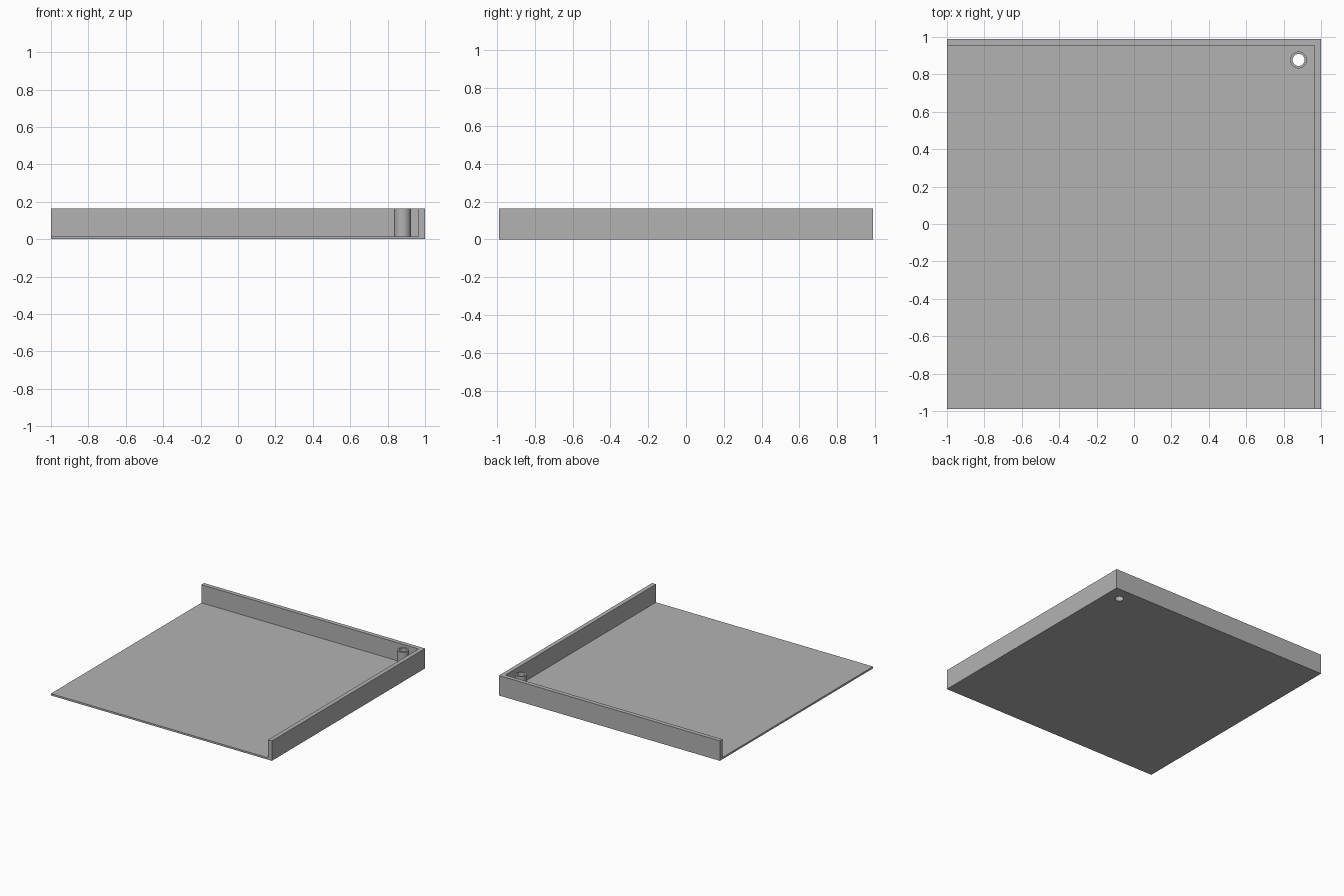
import bpy, bmesh, math
from mathutils import Matrix, Vector

if "Cube" in bpy.data.objects:
    bpy.data.objects.remove(bpy.data.objects["Cube"], do_unlink=True)

HALF_X, HALF_Y = 1.0, 0.99
HEIGHT, FLOOR, WALL = 0.163, 0.015, 0.035
POST = Vector((0.88, 0.877, 0))
POST_R, HOLE_R, SIDES = 0.045, 0.032, 48

grey = bpy.data.materials.new("plain grey")
grey.use_nodes = True
colour = (0.45, 0.45, 0.45, 1)
grey.diffuse_color = colour
grey.node_tree.nodes["Principled BSDF"].inputs["Base Color"].default_value = colour


def finish(bm, name):
    bmesh.ops.recalc_face_normals(bm, faces=bm.faces)
    mesh = bpy.data.meshes.new(name)
    bm.to_mesh(mesh)
    bm.free()
    mesh.materials.append(grey)
    obj = bpy.data.objects.new(name, mesh)
    bpy.context.collection.objects.link(obj)
    return obj


# Tray: a thin slab whose back and left margins are raised into walls
bm = bmesh.new()
bmesh.ops.create_cube(bm, size=1, matrix=Matrix.Translation((0, 0, FLOOR / 2))
                      @ Matrix.Diagonal((2 * HALF_X, 2 * HALF_Y, FLOOR, 1)))
inner_x, inner_y = HALF_X - WALL, HALF_Y - WALL
for co, no in (((inner_x, 0, 0), (1, 0, 0)), ((0, inner_y, 0), (0, 1, 0))):
    bmesh.ops.bisect_plane(bm, geom=bm.verts[:] + bm.edges[:] + bm.faces[:],
                           plane_co=co, plane_no=no)
bm.normal_update()
margin = []
for face in bm.faces:
    c = face.calc_center_median()
    if face.normal.z > 0.5 and (c.x > inner_x or c.y > inner_y):
        margin.append(face)
raised = bmesh.ops.extrude_face_region(bm, geom=margin)["geom"]
bmesh.ops.delete(bm, geom=margin, context="FACES_ONLY")
bmesh.ops.translate(bm, vec=(0, 0, HEIGHT - FLOOR),
                    verts=[v for v in raised if isinstance(v, bmesh.types.BMVert)])
bmesh.ops.dissolve_limit(bm, angle_limit=math.radians(1), verts=bm.verts, edges=bm.edges)
tray = finish(bm, "tray")

# Screw hole through the floor
bm = bmesh.new()
bmesh.ops.create_cone(bm, cap_ends=True, segments=SIDES, radius1=HOLE_R, radius2=HOLE_R,
                      depth=4 * FLOOR, matrix=Matrix.Translation(POST))
drill = finish(bm, "hole_cutter")
drill.hide_render = True
drill.hide_viewport = True
cut = tray.modifiers.new("screw hole", "BOOLEAN")
cut.operation = "DIFFERENCE"
cut.solver = "EXACT"
cut.object = drill

# Hollow corner post, a profile spun around its axis
bm = bmesh.new()
profile = [(HOLE_R, FLOOR), (HOLE_R, HEIGHT), (POST_R, HEIGHT), (POST_R, FLOOR)]
verts = [bm.verts.new(POST + Vector((r, 0, z))) for r, z in profile]
edges = [bm.edges.new(pair) for pair in zip(verts, verts[1:])]
bmesh.ops.spin(bm, geom=verts + edges, cent=POST, axis=(0, 0, 1),
               angle=math.tau, steps=SIDES, use_merge=False)
bmesh.ops.remove_doubles(bm, verts=bm.verts, dist=1e-5)
post = finish(bm, "screw_post")

for obj in (tray, post):
    bpy.ops.object.select_all(action="DESELECT")
    obj.select_set(True)
    bpy.context.view_layer.objects.active = obj
    bpy.ops.object.shade_smooth_by_angle(angle=math.radians(30))
